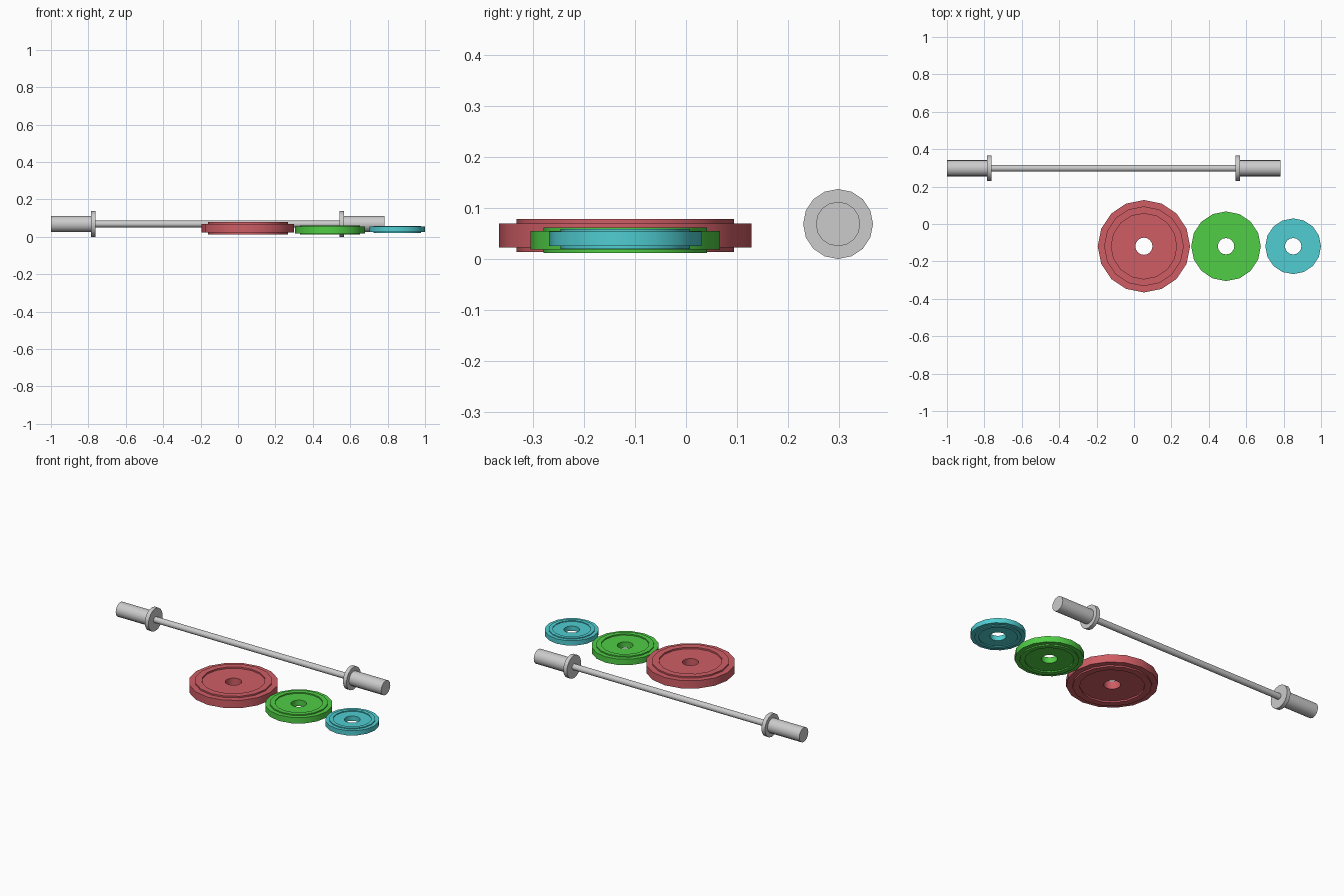
import bpy, bmesh, math
from mathutils import Matrix

if "Cube" in bpy.data.objects:
    bpy.data.objects.remove(bpy.data.objects["Cube"])

SIDES = 16


def material(name, rgb):
    m = bpy.data.materials.new(name)
    m.diffuse_color = (*rgb, 1)
    m.use_nodes = True
    m.node_tree.nodes["Principled BSDF"].inputs["Base Color"].default_value = m.diffuse_color
    return m


steel = material("steel grey", (0.60, 0.60, 0.60))
red = material("plate red", (0.62, 0.11, 0.13))
green = material("plate green", (0.08, 0.61, 0.06))
cyan = material("plate cyan", (0.08, 0.61, 0.64))


def finish(bm, name, mat):
    bmesh.ops.recalc_face_normals(bm, faces=bm.faces)
    mesh = bpy.data.meshes.new(name)
    bm.to_mesh(mesh)
    bm.free()
    mesh.materials.append(mat)
    ob = bpy.data.objects.new(name, mesh)
    bpy.context.collection.objects.link(ob)
    bpy.context.view_layer.objects.active = ob
    ob.select_set(True)
    bpy.ops.object.shade_smooth_by_angle(angle=math.radians(30))
    ob.select_set(False)
    return ob


def rod(name, x0, x1, r):
    """Solid cylinder along x on the barbell axis."""
    bm = bmesh.new()
    bmesh.ops.create_cone(bm, cap_ends=True, segments=SIDES, radius1=r, radius2=r,
                          depth=x1 - x0, matrix=Matrix.Rotation(math.pi / 2, 4, 'Y'))
    ob = finish(bm, name, steel)
    ob.location = ((x0 + x1) / 2, 0.298, 0.0685)


def plate(name, loc, mat, r, ring_out, ring_in, hole, half, ring_half):
    """Weight plate: closed profile turned about z, raised ring on both faces."""
    top = [(hole, half), (ring_in, half), (ring_in, ring_half),
           (ring_out, ring_half), (ring_out, half), (r, half)]
    profile = top + [(a, -z) for a, z in reversed(top)]
    bm = bmesh.new()
    loops = []
    for i in range(SIDES):
        t = 2 * math.pi * i / SIDES
        loops.append([bm.verts.new((a * math.cos(t), a * math.sin(t), z)) for a, z in profile])
    n = len(profile)
    for i in range(SIDES):
        p, q = loops[i], loops[(i + 1) % SIDES]
        for j in range(n):
            k = (j + 1) % n
            bm.faces.new((p[j], q[j], q[k], p[k]))
    finish(bm, name, mat).location = loc


# Barbell: thin bar, two collars, two thick sleeves
rod("bar", -0.775, 0.555, 0.018)
rod("left_collar", -0.787, -0.763, 0.0685)
rod("right_collar", 0.544, 0.568, 0.0685)
rod("left_sleeve", -1.0, -0.775, 0.0435)
rod("right_sleeve", 0.555, 0.784, 0.0435)

# Weight plates lying flat
plate("large_plate", (0.053, -0.119, 0.046), red, 0.247, 0.213, 0.175, 0.046, 0.0235, 0.0325)
plate("medium_plate", (0.492, -0.119, 0.0365), green, 0.186, 0.160, 0.132, 0.044, 0.0178, 0.025)
plate("small_plate", (0.851, -0.119, 0.0395), cyan, 0.149, 0.127, 0.105, 0.044, 0.0145, 0.0195)
